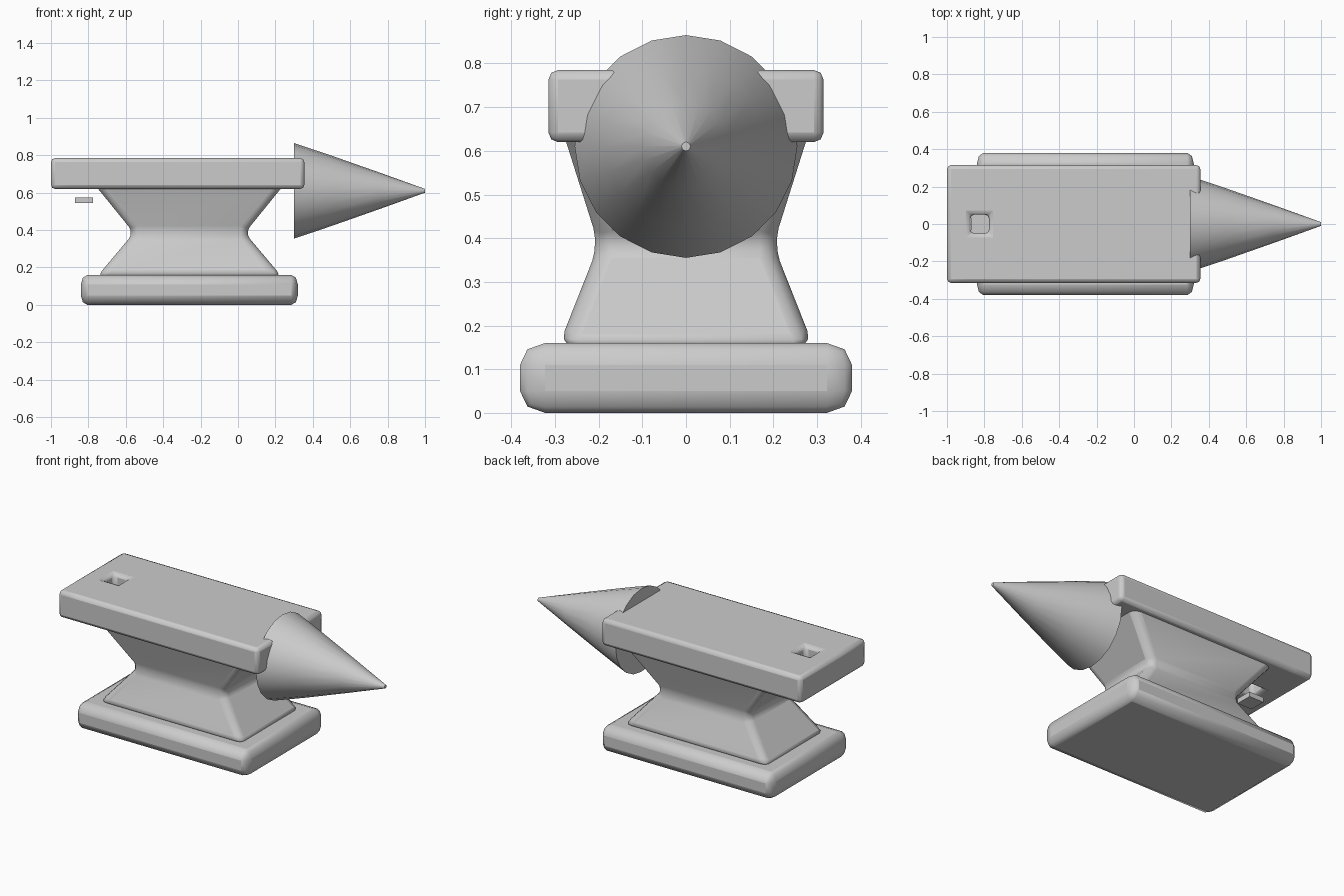
import bpy, bmesh, math

cube = bpy.data.objects.get("Cube")
if cube:
    bpy.data.objects.remove(cube, do_unlink=True)

steel = bpy.data.materials.new("plain_grey_steel")
steel.use_nodes = True
GREY = (0.6, 0.6, 0.6, 1)
steel.diffuse_color = GREY
steel.node_tree.nodes["Principled BSDF"].inputs["Base Color"].default_value = GREY


def finish(name, bm, bevel=0, segments=2, location=(0, 0, 0), scale=(1, 1, 1)):
    """Turn a bmesh into a smooth-shaded object with optional rounded edges."""
    bmesh.ops.recalc_face_normals(bm, faces=bm.faces)
    mesh = bpy.data.meshes.new(name)
    bm.to_mesh(mesh)
    bm.free()
    mesh.materials.append(steel)
    obj = bpy.data.objects.new(name, mesh)
    bpy.context.collection.objects.link(obj)
    obj.location, obj.scale = location, scale
    if bevel:
        mod = obj.modifiers.new("rounded_edges", 'BEVEL')
        mod.width, mod.segments = bevel, segments
        mod.limit_method, mod.angle_limit = 'ANGLE', math.radians(30)
    bpy.ops.object.select_all(action='DESELECT')
    obj.select_set(True)
    bpy.context.view_layer.objects.active = obj
    bpy.ops.object.shade_smooth_by_angle(angle=math.radians(40))
    return obj


def box(sx, sy, sz):
    bm = bmesh.new()
    bmesh.ops.create_cube(bm, size=1)
    bmesh.ops.scale(bm, vec=(sx, sy, sz), verts=bm.verts)
    return bm


def loft(rings):
    """Skin closed rings of points and cap both ends."""
    bm = bmesh.new()
    loops = [[bm.verts.new(p) for p in ring] for ring in rings]
    n = len(loops[0])
    for a, b in zip(loops, loops[1:]):
        for i in range(n):
            j = (i + 1) % n
            bm.faces.new((a[i], a[j], b[j], b[i]))
    bm.faces.new(loops[0])
    bm.faces.new(loops[-1])
    return bm


# Rounded foot, rounder across its depth than along its length
finish("base", box(1.657, 0.661, 0.16), 0.05, 2, (-0.26, 0, 0.08), (0.7, 1.15, 1))

# Hourglass body
body = [(0.15, 0.495, 0.293), (0.385, 0.297, 0.2), (0.66, 0.52, 0.287)]
corners = [(-1, -1), (1, -1), (1, 1), (-1, 1)]
finish("body", loft([[(-0.26 + sx * hx, sy * hy, z) for sx, sy in corners]
                     for z, hx, hy in body]), 0.04, 3)

# Top plate with a square through-hole: a grid without its middle cell, extruded
bm = bmesh.new()
xs, ys = (-1, -0.875, -0.775, 0.355), (-0.315, -0.05, 0.05, 0.315)
grid = [[bm.verts.new((x, y, 0.62)) for y in ys] for x in xs]
for i in range(3):
    for j in range(3):
        if (i, j) != (1, 1):
            bm.faces.new((grid[i][j], grid[i + 1][j], grid[i + 1][j + 1], grid[i][j + 1]))
extruded = bmesh.ops.extrude_face_region(bm, geom=bm.faces[:], use_keep_orig=True)
top = [v for v in extruded["geom"] if isinstance(v, bmesh.types.BMVert)]
bmesh.ops.translate(bm, vec=(0, 0, 0.165), verts=top)
finish("top_plate", bm, 0.022)

# Small loose block hanging under the hole
finish("hole_block", box(0.098, 0.1, 0.03), 0, 1, (-0.823, 0, 0.56))

# Tapered horn
SIDES = 20
profile = [(0.3, 0.255), (0.4, 0.222), (0.5, 0.188), (0.75, 0.1), (1, 0.01)]
finish("horn", loft([[(x, r * math.sin(math.tau * k / SIDES),
                       0.61 + r * math.cos(math.tau * k / SIDES)) for k in range(SIDES)]
                     for x, r in profile]))
